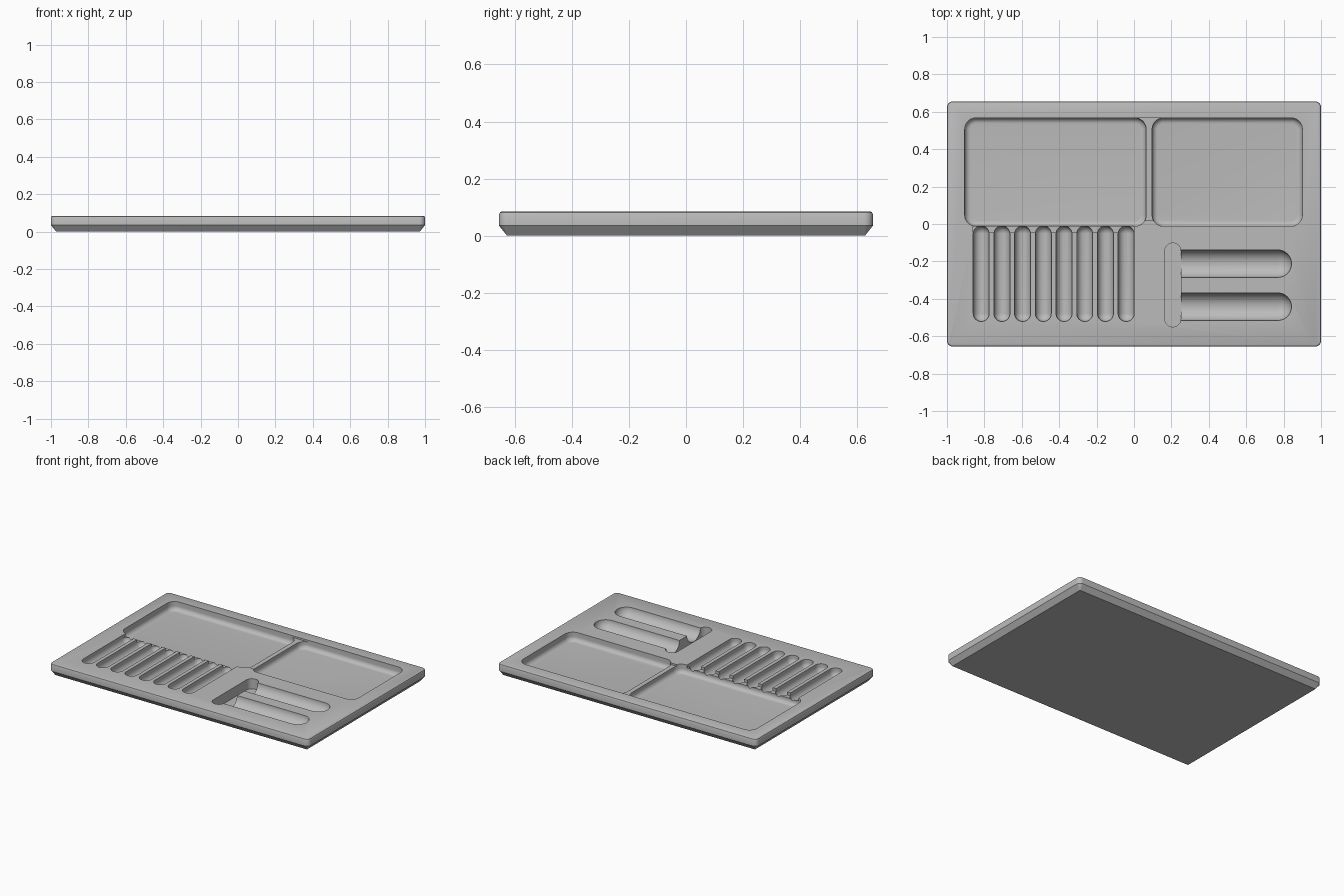
import bpy
import bmesh
import math

cube = bpy.data.objects.get("Cube")
if cube:
    bpy.data.objects.remove(cube, do_unlink=True)

TOP = 0.085      # height of the tray
OPEN = 0.12      # cutters reach above the tray

grey = bpy.data.materials.new("plain grey")
grey.use_nodes = True
colour = (0.5, 0.5, 0.5, 1)
grey.diffuse_color = colour
grey.node_tree.nodes["Principled BSDF"].inputs["Base Color"].default_value = colour


def rounded_loft(name, x0, x1, y0, y1, radius, levels, steps=10):
    """Stack rounded rectangles given as (inset, z), lowest first."""
    bm = bmesh.new()
    cx, cy = (x0 + x1) / 2, (y0 + y1) / 2
    rings = []
    for inset, z in levels:
        r = max(radius - inset, 0.001)
        hx = (x1 - x0) / 2 - inset - r
        hy = (y1 - y0) / 2 - inset - r
        hx, hy = max(hx, 0.0005), max(hy, 0.0005)
        ring = []
        for corner, (sx, sy) in enumerate([(1, 1), (-1, 1), (-1, -1), (1, -1)]):
            for i in range(steps + 1):
                a = (corner + i / steps) * math.pi / 2
                ring.append(bm.verts.new((cx + sx * hx + r * math.cos(a),
                                          cy + sy * hy + r * math.sin(a), z)))
        rings.append(ring)
    n = len(rings[0])
    for low, high in zip(rings, rings[1:]):
        for i in range(n):
            j = (i + 1) % n
            bm.faces.new((low[i], low[j], high[j], high[i]))
    bm.faces.new(rings[0][::-1])
    bm.faces.new(rings[-1])
    mesh = bpy.data.meshes.new(name)
    bm.to_mesh(mesh)
    bm.free()
    mesh.materials.append(grey)
    obj = bpy.data.objects.new(name, mesh)
    bpy.context.collection.objects.link(obj)
    return obj


def round_floor(floor, fillet, depth, last=1.0, steps=8):
    """Levels of a pocket with a curved edge between floor and wall."""
    arc = [i / steps * last * math.pi / 2 for i in range(steps, -1, -1)]
    return [(fillet * (1 - math.cos(a)), floor + depth * (1 - math.sin(a)))
            for a in arc] + [(0, OPEN)]


# Tray body with chamfered underside and softened top edge
tray = rounded_loft("tray", -1, 1, -0.655, 0.655, 0.03, [
    (0.028, 0), (0, 0.035), (0, TOP - 0.01),
    (0.003, TOP - 0.003), (0.01, TOP)])

cutters = []

# Two large pockets
pocket = round_floor(0.025, 0.03, 0.03)
cutters.append(rounded_loft("large_pocket", -0.905, 0.065, -0.012, 0.567, 0.06, pocket))
cutters.append(rounded_loft("small_pocket", 0.097, 0.9, -0.012, 0.567, 0.06, pocket))

# Lowered divider between the pockets, and lowered sill behind the slots
cutters.append(rounded_loft("divider_cut", 0.0, 0.16, 0.02, 0.566, 0.001,
                            [(0, 0.073), (0, OPEN)], 1))
cutters.append(rounded_loft("sill_cut", -0.86, 0.0, -0.045, 0.03, 0.001,
                            [(0, 0.065), (0, OPEN)], 1))

# Row of eight narrow round-bottomed slots
for i in range(8):
    x = -0.817 + i * 0.1107
    cutters.append(rounded_loft("slot", x - 0.042, x + 0.042, -0.521, -0.01, 0.042,
                                round_floor(0.025, 0.042, 0.042, 0.93)))

# Two tool channels joined by a cross slot
for y in (-0.212, -0.442):
    cutters.append(rounded_loft("channel", 0.167, 0.842, y - 0.073, y + 0.073, 0.073,
                                round_floor(0.018, 0.073, 0.067, 0.95, 12)))
cutters.append(rounded_loft("cross_slot", 0.165, 0.25, -0.55, -0.102, 0.042,
                            [(0, 0.014), (0, OPEN)]))

# Carve the tray
for cutter in cutters:
    cutter.hide_render = True
    mod = tray.modifiers.new(cutter.name, 'BOOLEAN')
    mod.operation = 'DIFFERENCE'
    mod.solver = 'EXACT'
    mod.object = cutter

bpy.ops.object.select_all(action='DESELECT')
bpy.context.view_layer.objects.active = tray
tray.select_set(True)
for mod in list(tray.modifiers):
    bpy.ops.object.modifier_apply(modifier=mod.name)
for cutter in cutters:
    bpy.data.objects.remove(cutter, do_unlink=True)
bpy.ops.object.shade_smooth_by_angle(angle=math.radians(30))
